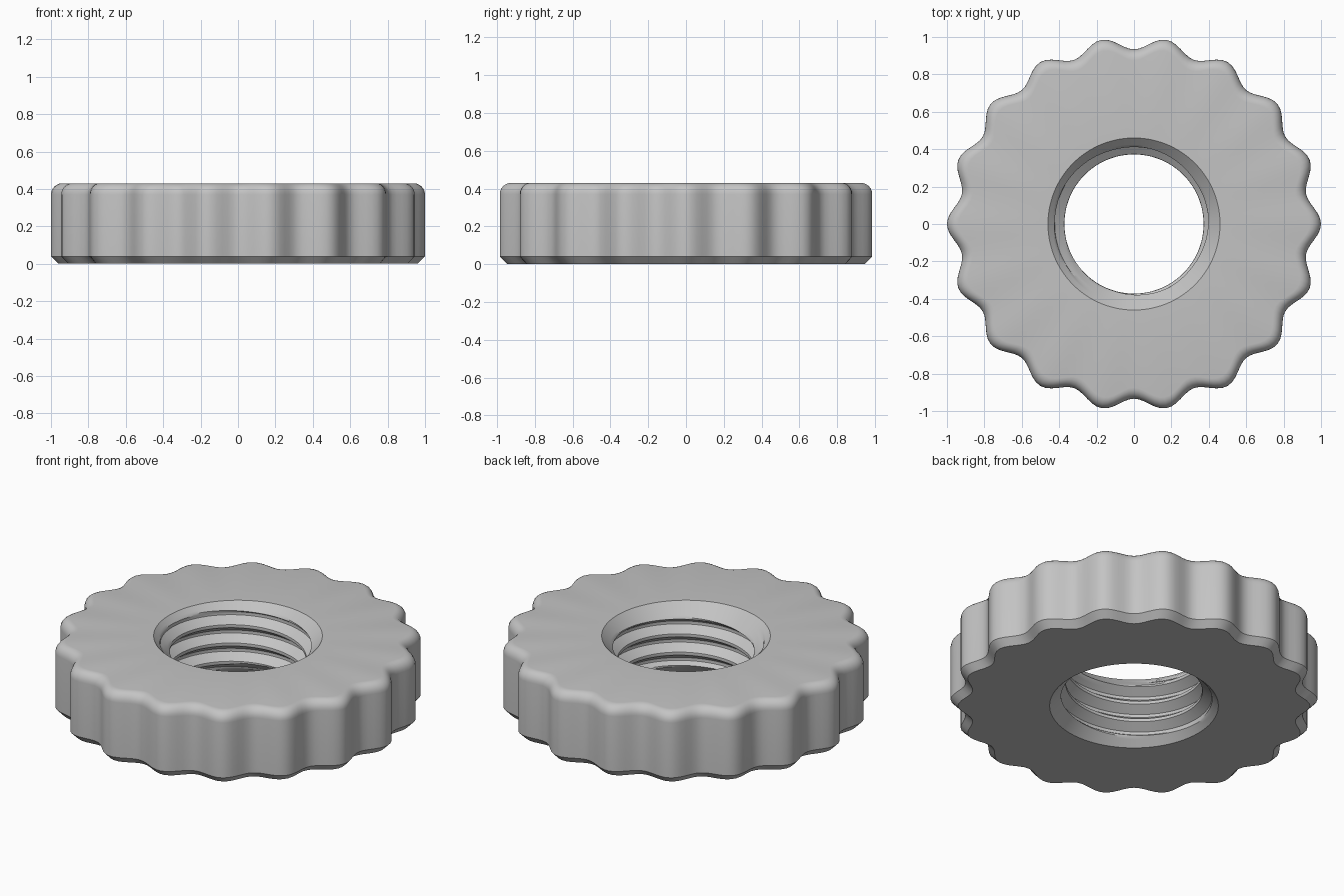
import bpy, bmesh
from math import cos, sin, pi, radians

if "Cube" in bpy.data.objects:
    bpy.data.objects.remove(bpy.data.objects["Cube"])

HEIGHT, SEGMENTS, LOBES = 0.43, 216, 18
PITCH, STEPS = 0.11, 12             # thread pitch and rows per turn
MINOR, MAJOR, MOUTH = 0.372, 0.425, 0.46


def clamp(v, low, high):
    return max(low, min(high, v))


def rim_radius(a):
    return 0.967 + 0.033 * cos(LOBES * a)


def bore_radius(phase, z):
    # Trapezoid thread, cut back by the conical mouth at both ends
    t = abs((phase % 1.0) * 2 - 1)
    thread = MINOR + (MAJOR - MINOR) * clamp((t - 0.15) / 0.7, 0, 1)
    return max(thread, MOUTH - min(z, HEIGHT - z))


bm = bmesh.new()


def skin(rows):
    """Join successive rows of points with quads."""
    grid = [[bm.verts.new(p) for p in row] for row in rows]
    for low, high in zip(grid, grid[1:]):
        for i in range(SEGMENTS):
            bm.faces.new((low[i], low[i + 1], high[i + 1], high[i]))


def ring(radius, z):
    angles = [2 * pi * i / SEGMENTS for i in range(SEGMENTS + 1)]
    return [(radius(a) * cos(a), radius(a) * sin(a), z) for a in angles]


def mouth(a):
    return MOUTH


# Scalloped rim: bottom chamfer, straight wall, rounded top edge
FILLET = 0.06
profile = [(0.04, 0), (0, 0.04)]
for k in range(7):
    b = k * pi / 12
    profile.append((FILLET * (1 - cos(b)), HEIGHT - FILLET * (1 - sin(b))))
rim = [ring(lambda a, d=inset: rim_radius(a) - d, z) for inset, z in profile]

# Flat faces join the rim to the bore mouths
skin([ring(mouth, 0)] + rim + [ring(mouth, HEIGHT)])

# Threaded bore: rows climb along the helix and stop at the end faces
turns = int(HEIGHT / PITCH) + 2
rows = []
for r in range(turns * STEPS, -STEPS - 1, -1):
    row = []
    for i in range(SEGMENTS + 1):
        turn = i / SEGMENTS
        z = clamp(PITCH * (r / STEPS + turn), 0, HEIGHT)
        rad = bore_radius(r / STEPS, z) if 0 < z < HEIGHT else MOUTH
        row.append((rad * cos(2 * pi * turn), rad * sin(2 * pi * turn), z))
    rows.append(row)
skin(rows)

bmesh.ops.remove_doubles(bm, verts=bm.verts, dist=0.0002)
bmesh.ops.dissolve_degenerate(bm, edges=bm.edges, dist=0.0002)
bmesh.ops.recalc_face_normals(bm, faces=bm.faces)

mesh = bpy.data.meshes.new("thumb_nut")
bm.to_mesh(mesh)
bm.free()
nut = bpy.data.objects.new("thumb_nut", mesh)
bpy.context.collection.objects.link(nut)

# Plain grey finish
grey = bpy.data.materials.new("light_grey")
grey.use_nodes = True
colour = (0.55, 0.55, 0.55, 1)
grey.diffuse_color = colour
grey.node_tree.nodes["Principled BSDF"].inputs["Base Color"].default_value = colour
mesh.materials.append(grey)

bpy.context.view_layer.objects.active = nut
nut.select_set(True)
bpy.ops.object.shade_smooth_by_angle(angle=radians(30))
